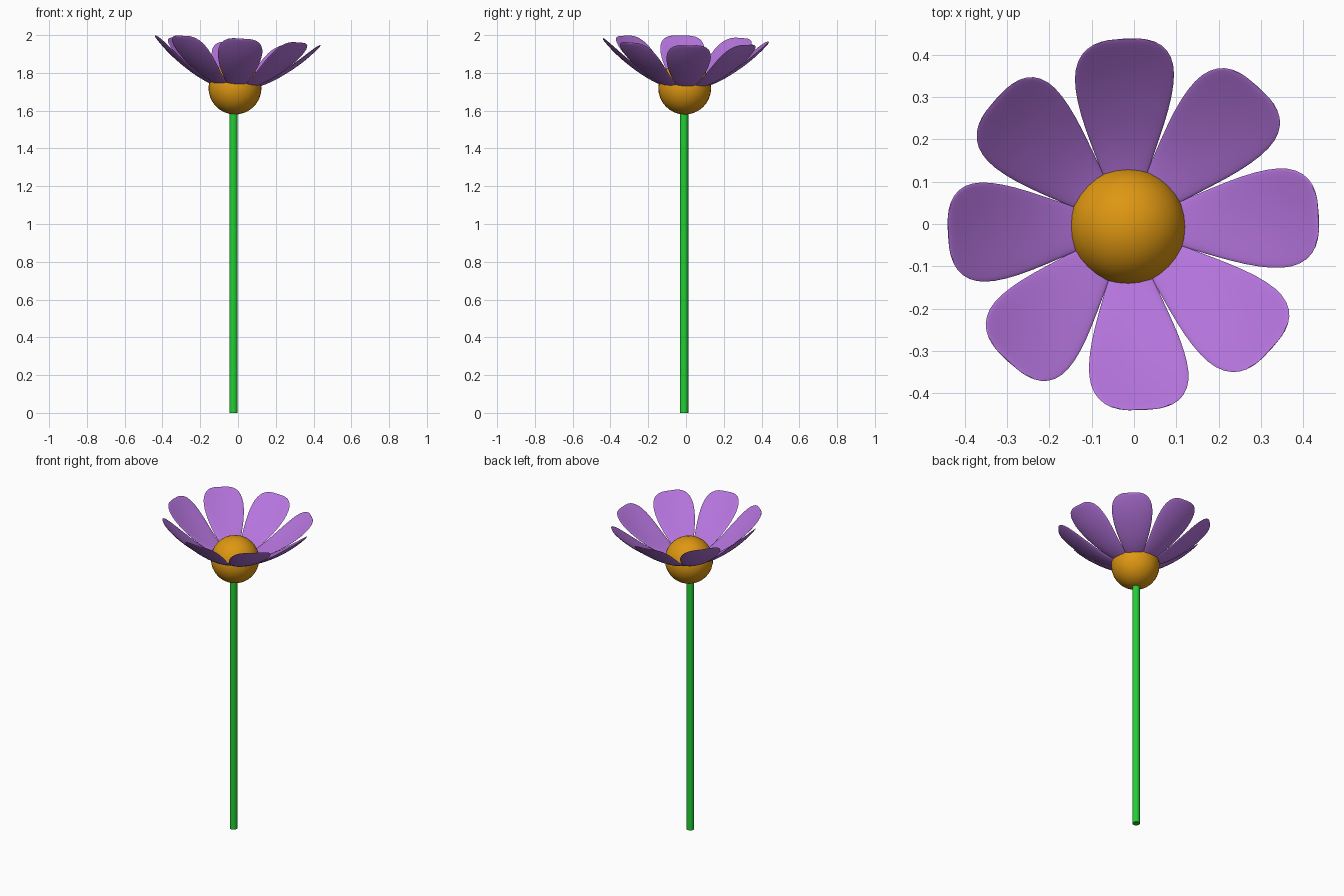
import bpy, bmesh, math
from mathutils import Matrix, Vector

cube = bpy.data.objects.get("Cube")
if cube:
    bpy.data.objects.remove(cube, do_unlink=True)


def material(name, rgb):
    mat = bpy.data.materials.new(name)
    mat.use_nodes = True
    mat.diffuse_color = (*rgb, 1)
    mat.node_tree.nodes["Principled BSDF"].inputs["Base Color"].default_value = (*rgb, 1)
    return mat


purple = material("petal purple", (0.46, 0.175, 0.72))
orange = material("centre orange", (0.73, 0.31, 0.006))
green = material("stem green", (0.016, 0.62, 0.035))

STEM_TOP = Vector((-0.024, -0.01, 1.58))
STEM_RADIUS = 0.022
CENTRE_RADIUS = 0.14

# The flower head leans slightly about the top of the stem
HEAD = (Matrix.Translation(STEM_TOP)
        @ Matrix.Rotation(0.057, 4, 'Y') @ Matrix.Rotation(-0.023, 4, 'X'))


def finish(bm, name, mat):
    bmesh.ops.recalc_face_normals(bm, faces=bm.faces)
    mesh = bpy.data.meshes.new(name)
    bm.to_mesh(mesh)
    bm.free()
    mesh.materials.append(mat)
    obj = bpy.data.objects.new(name, mesh)
    bpy.context.collection.objects.link(obj)
    bpy.ops.object.select_all(action='DESELECT')
    obj.select_set(True)
    bpy.context.view_layer.objects.active = obj
    bpy.ops.object.shade_smooth_by_angle(angle=math.radians(50))
    return obj


# Stem
bm = bmesh.new()
length = STEM_TOP.z + 0.01
bmesh.ops.create_cone(bm, cap_ends=True, segments=16, radius1=STEM_RADIUS,
                      radius2=STEM_RADIUS, depth=length,
                      matrix=Matrix.Translation((STEM_TOP.x, STEM_TOP.y, length / 2)))
finish(bm, "stem", green)

# Flower centre
bm = bmesh.new()
bmesh.ops.create_uvsphere(bm, u_segments=32, v_segments=16, radius=CENTRE_RADIUS)
centre = finish(bm, "flower_centre", orange)
centre.matrix_world = HEAD @ Matrix.Translation((0, 0, CENTRE_RADIUS))

# Petal stations: distance out, half width, height above stem top, half thickness
STATIONS = [
    (0.07, 0.035, 0.145, 0.008),
    (0.13, 0.056, 0.163, 0.010),
    (0.20, 0.083, 0.197, 0.011),
    (0.27, 0.108, 0.243, 0.011),
    (0.33, 0.121, 0.288, 0.011),
    (0.375, 0.121, 0.327, 0.010),
    (0.41, 0.105, 0.361, 0.008),
    (0.431, 0.076, 0.383, 0.006),
    (0.440, 0.036, 0.392, 0.003),
]
CUP = 0.018
SIDES = 16


def make_petal(name):
    """Loft a thin cupped lens section outward along the stations."""
    bm = bmesh.new()
    rings = []
    for out, half, height, thick in STATIONS:
        ring = []
        for i in range(SIDES):
            a = math.tau * i / SIDES
            y = half * math.cos(a)
            lift = CUP * (y / 0.12) ** 2
            ring.append(bm.verts.new((out, y, height + lift + thick * math.sin(a))))
        rings.append(ring)
    for r0, r1 in zip(rings, rings[1:]):
        for i in range(SIDES):
            j = (i + 1) % SIDES
            bm.faces.new((r0[i], r0[j], r1[j], r1[i]))
    bm.faces.new(rings[0])
    bm.faces.new(rings[-1])
    obj = finish(bm, name, purple)
    bpy.ops.object.shade_smooth()
    obj.modifiers.new("smooth", 'SUBSURF').levels = 1
    return obj


# Ring of eight petals
for k in range(8):
    petal = make_petal(f"petal_{k + 1}")
    petal.matrix_world = HEAD @ Matrix.Rotation(math.radians(2.7 + 45 * k), 4, 'Z')
